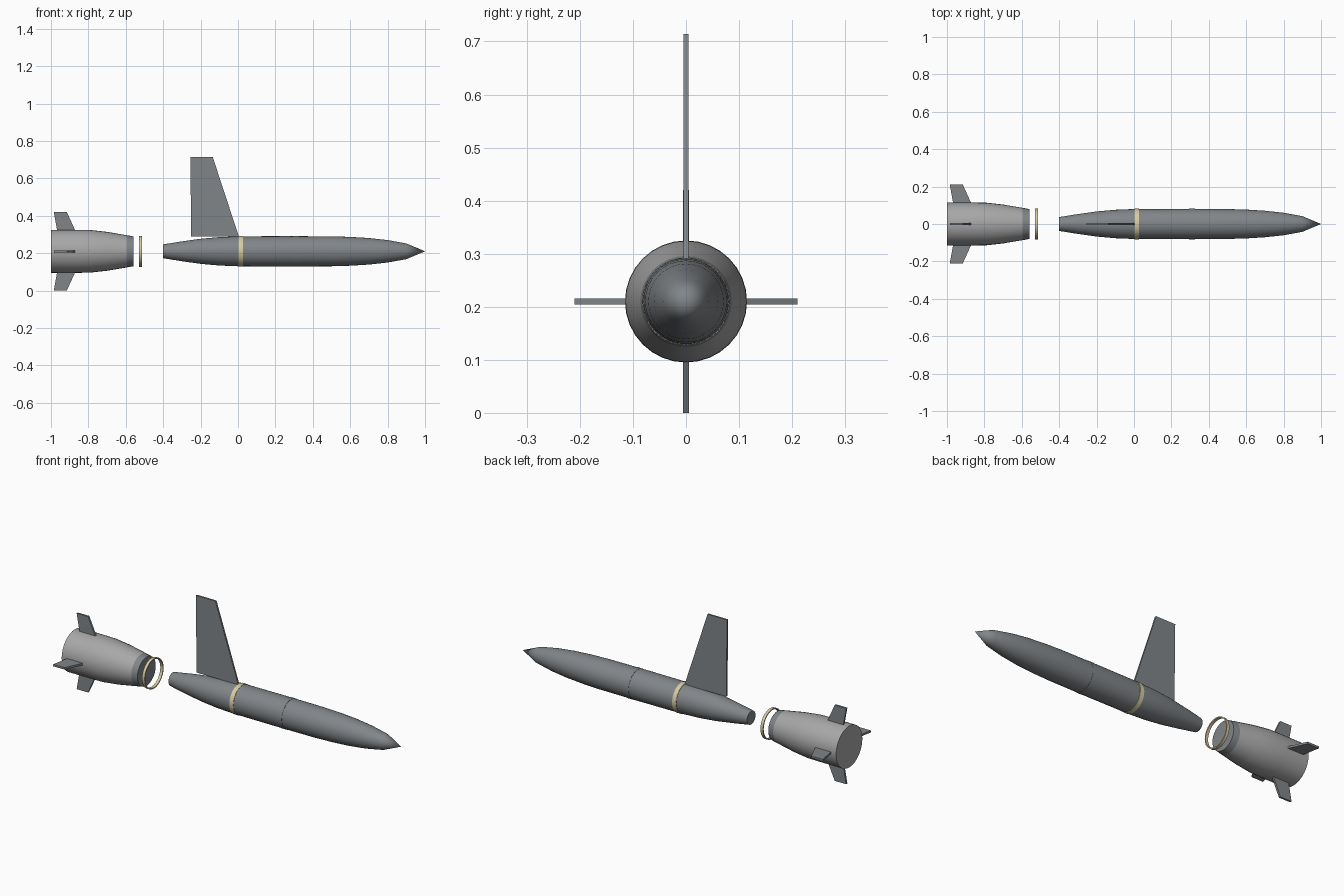
import bpy, bmesh, math
from mathutils import Matrix, Vector

cube = bpy.data.objects.get("Cube")
if cube:
    bpy.data.objects.remove(cube, do_unlink=True)

AXIS_Z = 0.21
SIDES = 32


def material(name, color):
    m = bpy.data.materials.new(name)
    m.use_nodes = True
    m.diffuse_color = (*color, 1)
    bsdf = next(n for n in m.node_tree.nodes if n.type == 'BSDF_PRINCIPLED')
    bsdf.inputs["Base Color"].default_value = (*color, 1)
    return m


GREY = material("slate grey", (0.22, 0.235, 0.25))
LIGHT = material("light grey", (0.39, 0.39, 0.39))
TAN = material("pale tan", (0.68, 0.6, 0.37))


def finish(name, bm, mat):
    bmesh.ops.recalc_face_normals(bm, faces=bm.faces)
    for f in bm.faces:
        f.smooth = True
    for e in bm.edges:
        e.smooth = e.calc_face_angle(0) < math.radians(30)
    mesh = bpy.data.meshes.new(name)
    bm.to_mesh(mesh)
    bm.free()
    mesh.materials.append(mat)
    obj = bpy.data.objects.new(name, mesh)
    bpy.context.collection.objects.link(obj)
    return obj


def revolve(name, profile, mat, closed=False):
    """Spin (x, radius) points about the long axis; closed makes a hoop."""
    bm = bmesh.new()
    rings = []
    for x, r in profile:
        if r == 0:
            rings.append([bm.verts.new((x, 0, AXIS_Z))] * SIDES)
            continue
        angles = [math.tau * i / SIDES for i in range(SIDES)]
        rings.append([bm.verts.new((x, r * math.sin(a), AXIS_Z + r * math.cos(a)))
                      for a in angles])
    pairs = list(zip(rings, rings[1:]))
    if closed:
        pairs.append((rings[-1], rings[0]))
    for a, b in pairs:
        for i in range(SIDES):
            j = (i + 1) % SIDES
            corners = list(dict.fromkeys((a[i], a[j], b[j], b[i])))
            bm.faces.new(corners)
    return finish(name, bm, mat)


def plate(name, outline, thickness, mat, angle=0):
    """Flat fin from (x, height above axis) points, turned about the axis."""
    bm = bmesh.new()
    face = bm.faces.new([bm.verts.new((x, -thickness / 2, h)) for x, h in outline])
    out = bmesh.ops.extrude_face_region(bm, geom=[face])
    moved = [v for v in out["geom"] if isinstance(v, bmesh.types.BMVert)]
    bmesh.ops.translate(bm, verts=moved, vec=Vector((0, thickness, 0)))
    bm.transform(Matrix.Translation((0, 0, AXIS_Z)) @ Matrix.Rotation(angle, 4, 'X'))
    return finish(name, bm, mat)


def hoop(name, x0, x1, inner, outer, mat):
    return revolve(name, [(x0, inner), (x0, outer), (x1, outer), (x1, inner)], mat, True)


# Main body with pointed nose and tapered tail
revolve("main_body", [
    (-0.4, 0), (-0.4, 0.037), (-0.3, 0.053), (-0.2, 0.067), (-0.1, 0.076),
    (0, 0.08), (0.25, 0.081), (0.5, 0.08), (0.6, 0.077), (0.7, 0.071),
    (0.8, 0.06), (0.9, 0.042), (1, 0)], GREY)

# Bands around the body
hoop("body_band", 0.004, 0.028, 0.075, 0.082, TAN)
hoop("seam_band", 0.295, 0.325, 0.075, 0.082, GREY)

# Upright wing
plate("wing", [(-0.25, 0.078), (-0.255, 0.504), (-0.135, 0.504), (0.005, 0.078)],
      0.01, GREY)

# Detached coupling ring
hoop("coupling_ring", -0.53, -0.514, 0.077, 0.083, TAN)

# Booster with front collar
revolve("booster", [
    (-1, 0), (-1, 0.115), (-0.86, 0.115), (-0.79, 0.114), (-0.7, 0.104),
    (-0.594, 0.086), (-0.594, 0)], LIGHT)
revolve("booster_collar", [
    (-0.594, 0), (-0.594, 0.086), (-0.56, 0.08), (-0.56, 0)], GREY)

# Four booster fins
for i, side in enumerate(("top", "left", "bottom", "right")):
    plate(side + "_booster_fin",
          [(-0.965, 0.1), (-0.985, 0.21), (-0.915, 0.21), (-0.865, 0.1)],
          0.011, GREY, -i * math.pi / 2)
